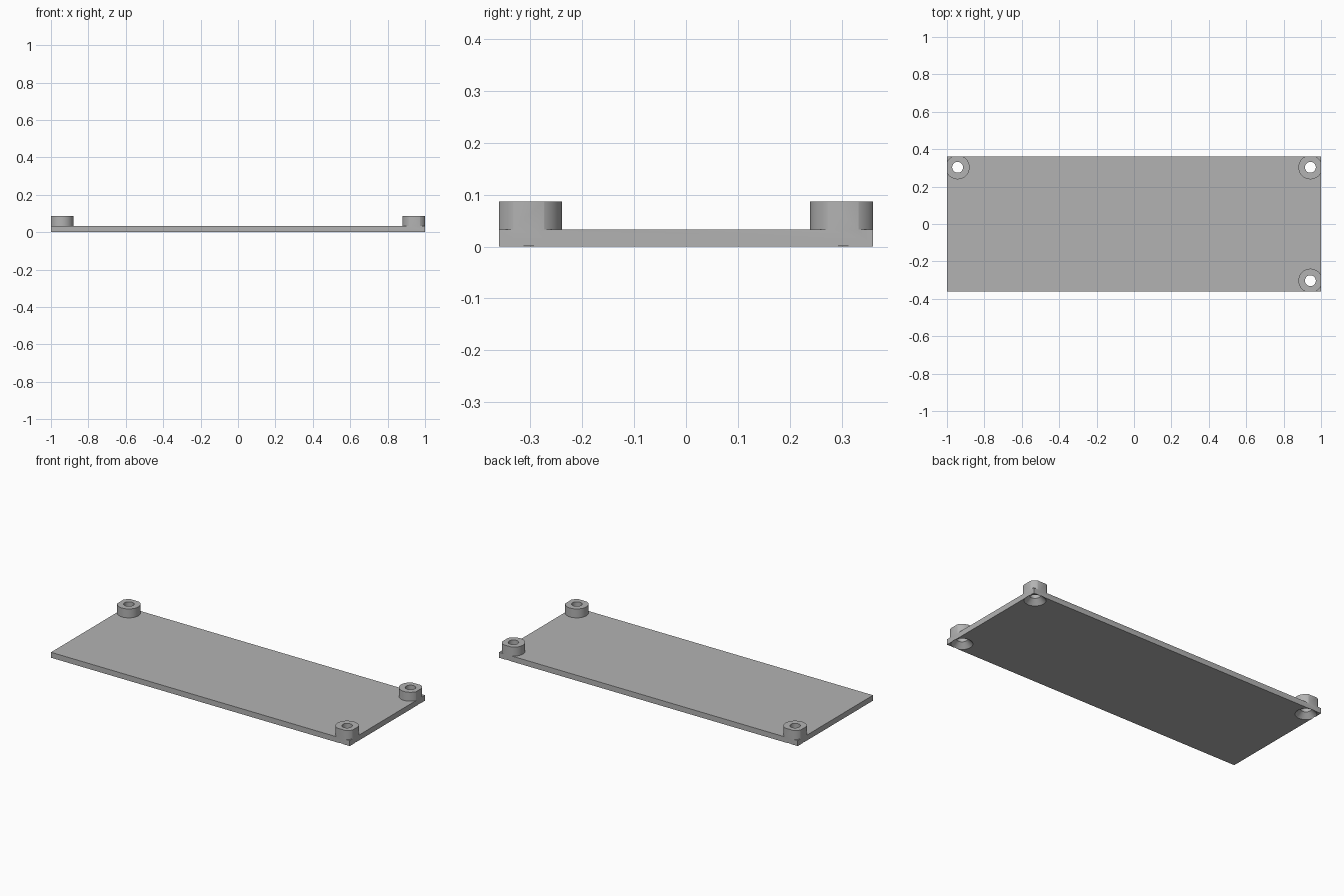
import bpy
import bmesh
import math
from mathutils import Matrix

if "Cube" in bpy.data.objects:
    bpy.data.objects.remove(bpy.data.objects["Cube"], do_unlink=True)

LENGTH, WIDTH, THICK, TOP = 2.0, 0.72, 0.033, 0.087
BOSS_R, HOLE_R, SINK_R, SINK_DEPTH = 0.064, 0.029, 0.0585, 0.03
CORNERS = [(-1, 1), (1, 1), (1, -1)]
CENTRE_X, CENTRE_Y = 0.943, 0.303

grey = bpy.data.materials.new("mid_grey")
grey.use_nodes = True
colour = (0.45, 0.45, 0.45, 1)
grey.diffuse_color = colour
grey.node_tree.nodes["Principled BSDF"].inputs["Base Color"].default_value = colour


def make_object(name, bm):
    bmesh.ops.recalc_face_normals(bm, faces=bm.faces)
    mesh = bpy.data.meshes.new(name)
    bm.to_mesh(mesh)
    bm.free()
    mesh.materials.append(grey)
    obj = bpy.data.objects.new(name, mesh)
    bpy.context.collection.objects.link(obj)
    return obj


def box(name, x, y, z0, z1):
    bm = bmesh.new()
    place = Matrix.Translation((0, 0, (z0 + z1) / 2)) @ Matrix.Diagonal((x, y, z1 - z0, 1))
    bmesh.ops.create_cube(bm, size=1, matrix=place)
    return make_object(name, bm)


def turned(name, x, y, profile, sides=64):
    """Solid of revolution from (radius, height) pairs, bottom to top."""
    bm = bmesh.new()
    rings = [[bm.verts.new((x + r * math.cos(math.tau * i / sides),
                            y + r * math.sin(math.tau * i / sides), z))
              for i in range(sides)] for r, z in profile]
    for low, high in zip(rings, rings[1:]):
        for i in range(sides):
            j = (i + 1) % sides
            bm.faces.new((low[i], low[j], high[j], high[i]))
    bm.faces.new(rings[0])
    bm.faces.new(rings[-1])
    return make_object(name, bm)


def combine(target, tool, operation):
    bpy.context.view_layer.objects.active = target
    mod = target.modifiers.new(operation, 'BOOLEAN')
    mod.operation, mod.solver, mod.object = operation, 'EXACT', tool
    bpy.ops.object.modifier_apply(modifier=mod.name)
    bpy.data.objects.remove(tool, do_unlink=True)


# Flat plate
plate = box("mounting_plate", LENGTH, WIDTH, 0, THICK)

# Raised bosses, trimmed flush with the plate edges
for sx, sy in CORNERS:
    x, y = sx * CENTRE_X, sy * CENTRE_Y
    boss = turned("boss", x, y, [(BOSS_R, THICK / 2), (BOSS_R, TOP)])
    combine(boss, box("trim", LENGTH, WIDTH, -1, 1), 'INTERSECT')
    combine(plate, boss, 'UNION')

# Screw holes, countersunk from below
for sx, sy in CORNERS:
    slope = (SINK_R - HOLE_R) / SINK_DEPTH
    extra = 0.01
    drill = turned("drill", sx * CENTRE_X, sy * CENTRE_Y,
                   [(SINK_R + slope * extra, -extra), (HOLE_R, SINK_DEPTH),
                    (HOLE_R, TOP + extra)])
    combine(plate, drill, 'DIFFERENCE')

# Smooth the round walls, keep the corners crisp
bpy.ops.object.select_all(action='DESELECT')
plate.select_set(True)
bpy.context.view_layer.objects.active = plate
bpy.ops.object.shade_smooth_by_angle(angle=math.radians(30))
